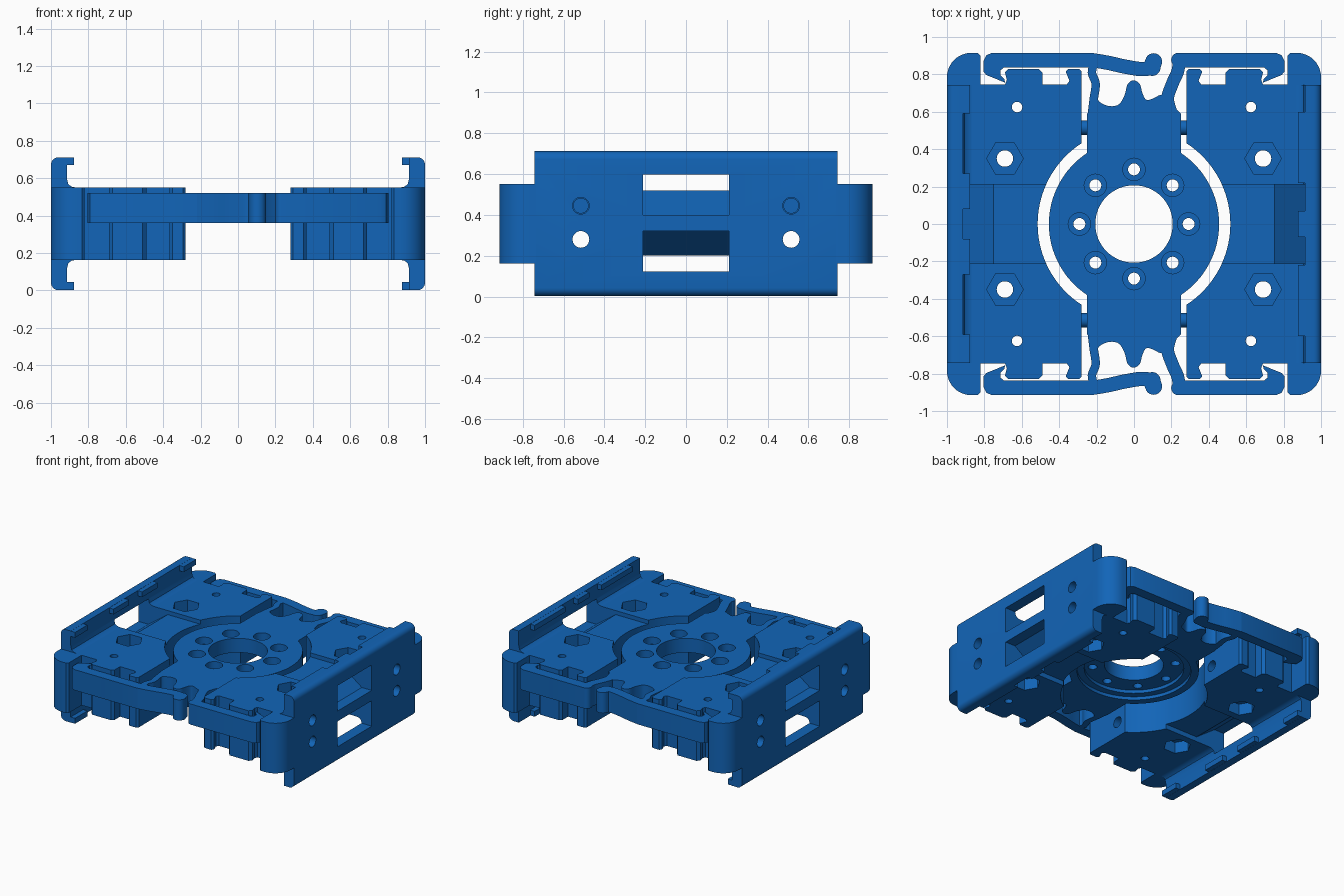
import bpy, bmesh
from math import sin, cos, pi, radians, acos, degrees
from mathutils import Vector

if "Cube" in bpy.data.objects:
    bpy.data.objects.remove(bpy.data.objects["Cube"])

blue = bpy.data.materials.new("blue_plastic")
blue.diffuse_color = (0.006, 0.13, 0.48, 1)
blue.use_nodes = True
blue.node_tree.nodes["Principled BSDF"].inputs["Base Color"].default_value = blue.diffuse_color


def prism(name, pts, lo, hi, axis="z"):
    """Extrude a 2D outline: axis z takes (x, y) points, y takes (x, z), x takes (y, z)."""
    place = {"z": lambda a, b, h: (a, b, h), "y": lambda a, b, h: (a, h, b),
             "x": lambda a, b, h: (h, a, b)}[axis]
    bm = bmesh.new()
    low = [bm.verts.new(place(a, b, lo)) for a, b in pts]
    top = [bm.verts.new(place(a, b, hi)) for a, b in pts]
    bm.faces.new(low)
    bm.faces.new(top)
    n = len(pts)
    for i in range(n):
        j = (i + 1) % n
        bm.faces.new((low[i], low[j], top[j], top[i]))
    bmesh.ops.recalc_face_normals(bm, faces=bm.faces)
    me = bpy.data.meshes.new(name)
    bm.to_mesh(me)
    bm.free()
    ob = bpy.data.objects.new(name, me)
    bpy.context.collection.objects.link(ob)
    me.materials.append(blue)
    return ob


def arc(cx, cy, r, a0, a1, n):
    return [(cx + r * cos(radians(a0 + (a1 - a0) * i / n)),
             cy + r * sin(radians(a0 + (a1 - a0) * i / n))) for i in range(n + 1)]


def circle(cx, cy, r, n=32):
    return arc(cx, cy, r, 0, 360, n)[:-1]


def smooth(pts, n=6):
    """Catmull-Rom curve through the points."""
    p = [Vector(q) for q in [pts[0]] + pts + [pts[-1]]]
    out = []
    for a, b, c, d in zip(p, p[1:], p[2:], p[3:]):
        for i in range(n):
            t = i / n
            out.append(0.5 * (2 * b + (c - a) * t + (2 * a - 5 * b + 4 * c - d) * t * t
                              + (3 * b - a - 3 * c + d) * t ** 3))
    return [tuple(q) for q in out] + [tuple(pts[-1])]


def ribbon(pts, width):
    """Outline of a constant-width strip along a smooth path."""
    c = [Vector(q) for q in smooth(pts)]
    left, right = [], []
    for i, q in enumerate(c):
        d = (c[min(i + 1, len(c) - 1)] - c[max(i - 1, 0)]).normalized() * width / 2
        left.append((q.x - d.y, q.y + d.x))
        right.append((q.x + d.y, q.y - d.x))
    return left + right[::-1]


def cut(ob, pts, lo, hi, axis="z"):
    cutter = prism("cutter", pts, lo, hi, axis)
    cutter.hide_render = True
    m = ob.modifiers.new("cut", "BOOLEAN")
    m.operation, m.solver, m.object = "DIFFERENCE", "EXACT", cutter
    bpy.context.view_layer.objects.active = ob
    bpy.ops.object.modifier_apply(modifier=m.name)
    bpy.data.objects.remove(cutter)


def shade(ob):
    bpy.ops.object.select_all(action="DESELECT")
    ob.select_set(True)
    bpy.context.view_layer.objects.active = ob
    bpy.ops.object.shade_smooth_by_angle(angle=radians(30))


def mirror(ob, x, y):
    m = ob.modifiers.new("mirror", "MIRROR")
    m.use_axis = (x, y, False)
    m.use_mirror_merge = False


ZC = 0.357           # mid height of the side frames
B0, B1 = 0.163, 0.551   # side frame body
H0, H1 = 0.36, 0.52     # hub and springs

# Side body: ring cut-out, latch tabs and rounded corner posts
upper = [(0.28, 0.815), (0.295, 0.83), (0.35, 0.83), (0.365, 0.815), (0.345, 0.765),
         (0.36, 0.745), (0.49, 0.745), (0.49, 0.81), (0.51, 0.83), (0.67, 0.83),
         (0.69, 0.81), (0.68, 0.77), (0.69, 0.745), (0.82, 0.745), (0.82, 0.9),
         (0.835, 0.915)] + arc(0.87, 0.785, 0.13, 90, 0, 10) + [(1.0, 0.735), (0.95, 0.735)]
a = degrees(acos(0.28 / 0.515))
body = prism("side_body", arc(0, 0, 0.515, -a, a, 40) + upper
             + [(x, -y) for x, y in reversed(upper)], B0, B1)

# Side rail: tall wall with rounded outer edges and fillets to the body
half = [(0.87, B1), (0.89, 0.555), (0.907, 0.568), (0.915, 0.6), (0.915, 0.712)] \
    + arc(0.96, 0.672, 0.04, 90, 0, 6)
rail = prism("side_rail", half + [(x, 2 * ZC - z) for x, z in reversed(half)],
             -0.742, 0.742, "y")

# Windows with sloped ramps, pin holes, hex nut pockets
ramp = [(0.3, 0.52), (0.75, 0.52), (0.915, 0.40), (1.1, 0.40), (1.1, 0.597), (0.3, 0.597)]
for part in (body, rail):
    cut(part, ramp, -0.21, 0.21, "y")
    cut(part, [(x, 2 * ZC + 0.006 - z) for x, z in ramp], -0.21, 0.21, "y")
    for s in (-1, 1):
        cut(part, circle(s * 0.515, 0.28, 0.041), 0.1, 1.1, "x")
        cut(part, circle(s * 0.515, 0.445, 0.041), 0.6, 1.1, "x")
for s in (-1, 1):
    cut(body, circle(0.69, s * 0.35, 0.098, 6), 0.46, 0.7)
    cut(body, circle(0.69, s * 0.35, 0.098, 6), 0.0, 0.25)
    cut(body, circle(0.69, s * 0.35, 0.044), 0.0, 0.7)
    cut(body, circle(0.625, s * 0.625, 0.028, 20), 0.0, 0.7)
for part in (body, rail):
    shade(part)
    mirror(part, True, False)

# Interlocking lip teeth, offset between the two rails
teeth = {1: [(0.22, 0.6), (-0.07, 0.07), (-0.6, -0.22)],
         -1: [(0.59, 0.742), (0.08, 0.27), (-0.27, -0.08), (-0.742, -0.59)]}
for side, spans in teeth.items():
    for y0, y1 in spans:
        for z0, z1 in ((0.003, 0.045), (0.67, 0.711)):
            x0, x1 = side * 0.878, side * 0.93
            prism("lip_tooth", [(x0, y0), (x1, y0), (x1, y1), (x0, y1)], z0, z1)

# Hub: disc with necks and curved spring pockets
pocket = smooth([(0.18, 0.69), (0.14, 0.69), (0.10, 0.67), (0.065, 0.665), (0.045, 0.70),
                 (0.03, 0.75), (-0.005, 0.768), (-0.035, 0.745), (-0.05, 0.69),
                 (-0.08, 0.64), (-0.13, 0.63), (-0.18, 0.65), (-0.2, 0.68)], 4)
b = degrees(acos(0.25 / 0.455))
top = [(0.25, 0.59), (0.21, 0.63)] + pocket + [(-0.22, 0.63), (-0.25, 0.59)]
hub = prism("hub", arc(0, 0, 0.455, -b, b, 32) + top + arc(0, 0, 0.455, 180 - b, 180 + b, 32)
            + [(x, -y) for x, y in reversed(top)], H0, H1)
cut(hub, circle(0, 0, 0.40, 64), 0.2, 0.385)
cut(hub, circle(0, 0, 0.35, 64), 0.2, 0.41)
cut(hub, circle(0, 0, 0.207, 64), 0.2, 0.7)
for i in range(8):
    x, y = 0.292 * cos(i * pi / 4), 0.292 * sin(i * pi / 4)
    cut(hub, circle(x, y, 0.06, 24), 0.465, 0.7)
    cut(hub, circle(x, y, 0.032, 20), 0.2, 0.7)
shade(hub)

# Spring latches: hooked bars, bent springs and thumb lever
hook = [(-0.22, 0.915), (-0.76, 0.915), (-0.79, 0.902), (-0.805, 0.87), (-0.805, 0.815),
        (-0.79, 0.797), (-0.69, 0.756), (-0.692, 0.775), (-0.715, 0.795), (-0.715, 0.82),
        (-0.695, 0.838), (-0.22, 0.838)]
springs = [
    ("left_hook_bar", hook),
    ("right_hook_bar", [(-x + 0.01 if x == -0.22 else -x, y) for x, y in hook]),
    ("right_bar_end", circle(0.237, 0.877, 0.038)),
    ("left_spring", ribbon([(-0.225, 0.59), (-0.215, 0.67), (-0.205, 0.75),
                            (-0.225, 0.81), (-0.21, 0.87)], 0.045)),
    ("right_spring", ribbon([(0.2, 0.59), (0.18, 0.67), (0.205, 0.75), (0.235, 0.82),
                             (0.24, 0.88)], 0.068)),
    ("thumb_lever", ribbon([(-0.23, 0.877), (-0.14, 0.862), (-0.05, 0.842), (0.04, 0.828),
                            (0.1, 0.835)], 0.076)),
    ("lever_tip", ribbon([(0.095, 0.84), (0.105, 0.868)], 0.09)),
    ("lever_tip_low", circle(0.097, 0.837, 0.045)),
    ("lever_tip_high", circle(0.105, 0.868, 0.045)),
]
for name, outline in springs:
    ob = prism(name, outline, H0, H1)
    shade(ob)
    mirror(ob, False, True)

# Hinge pins between hub and side frames
pin = prism("hinge_pin", circle(0.515, 0.445, 0.038), 0.24, 0.62, "x")
shade(pin)
mirror(pin, True, True)
